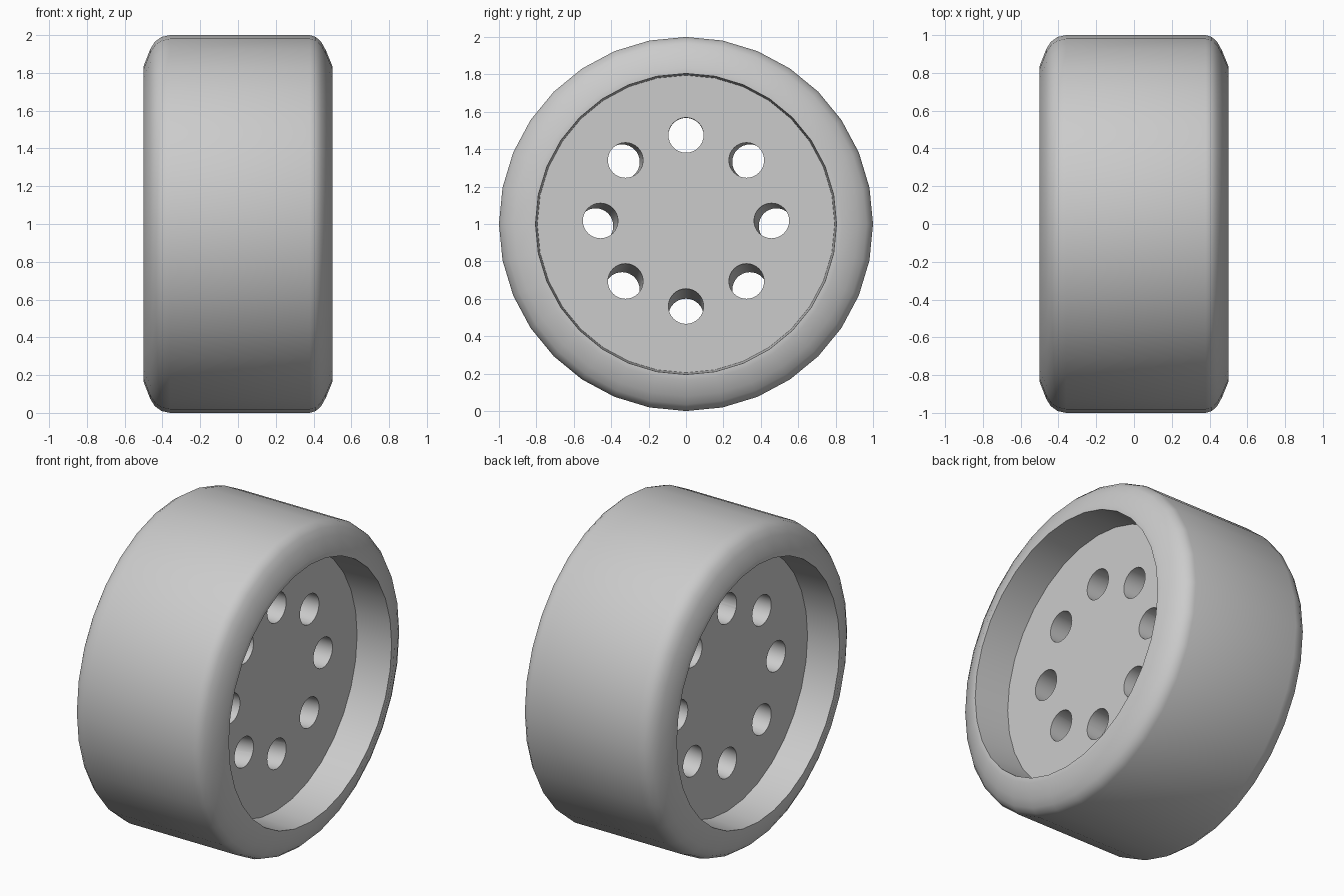
import bpy
import bmesh
import math

if "Cube" in bpy.data.objects:
    bpy.data.objects.remove(bpy.data.objects["Cube"])

SIDES = 32
HOLES = 8
HOLE_R = 0.094
RIGHT_X, LEFT_X = 0.268, -0.285      # hub plate faces

grey = bpy.data.materials.new("plain grey")
grey.diffuse_color = (0.6, 0.6, 0.6, 1)
grey.use_nodes = True
grey.node_tree.nodes["Principled BSDF"].inputs["Base Color"].default_value = grey.diffuse_color


def make_object(name, bm):
    bmesh.ops.recalc_face_normals(bm, faces=bm.faces)
    mesh = bpy.data.meshes.new(name)
    bm.to_mesh(mesh)
    bm.free()
    mesh.materials.append(grey)
    ob = bpy.data.objects.new(name, mesh)
    bpy.context.collection.objects.link(ob)
    return ob


def ring(bm, x, r, cy=0.0, cz=1.0, n=SIDES):
    """Circle of vertices facing along x."""
    return [bm.verts.new((x, cy + r * math.sin(2 * math.pi * i / n),
                          cz + r * math.cos(2 * math.pi * i / n))) for i in range(n)]


def loft(bm, rings):
    """Skin a row of rings and cap both ends."""
    for a, b in zip(rings, rings[1:]):
        n = len(a)
        for i in range(n):
            bm.faces.new((a[i], a[(i + 1) % n], b[(i + 1) % n], b[i]))
    bm.faces.new(rings[0])
    bm.faces.new(rings[-1])


# Wheel: rounded tyre with a recessed hub plate on each side
profile = [(LEFT_X, 0.795), (-0.5, 0.805), (-0.5, 0.835), (-0.465, 0.925),
           (-0.44, 0.965), (-0.405, 0.99), (-0.36, 1.0),
           (0.38, 1.0), (0.412, 0.99), (0.44, 0.965), (0.465, 0.92),
           (0.5, 0.835), (0.5, 0.805), (RIGHT_X, 0.795)]
bm = bmesh.new()
loft(bm, [ring(bm, x, r) for x, r in profile])
wheel = make_object("wheel", bm)

# Hole cutters: the ring of holes is a little wider and lower on the left side
bm = bmesh.new()
span = RIGHT_X - LEFT_X
for k in range(HOLES):
    a = 2 * math.pi * k / HOLES
    near = (0.4575 * math.sin(a), 1.0175 + 0.4575 * math.cos(a))
    far = (0.483 * math.sin(a), 0.99 + 0.483 * math.cos(a))
    ends = []
    for t in (-0.15, 1.15):          # run past both plate faces
        cy, cz = (n + (f - n) * t for n, f in zip(near, far))
        ends.append(ring(bm, RIGHT_X - span * t, HOLE_R, cy, cz))
    loft(bm, ends)
cutter = make_object("hole_cutter", bm)
cutter.hide_render = True

mod = wheel.modifiers.new("holes", 'BOOLEAN')
mod.operation = 'DIFFERENCE'
mod.solver = 'EXACT'
mod.object = cutter

bpy.ops.object.select_all(action='DESELECT')
wheel.select_set(True)
bpy.context.view_layer.objects.active = wheel
bpy.ops.object.modifier_apply(modifier=mod.name)
bpy.data.objects.remove(cutter)

# Smooth tread, crisp rims and holes
bpy.ops.object.shade_smooth_by_angle(angle=math.radians(45))
